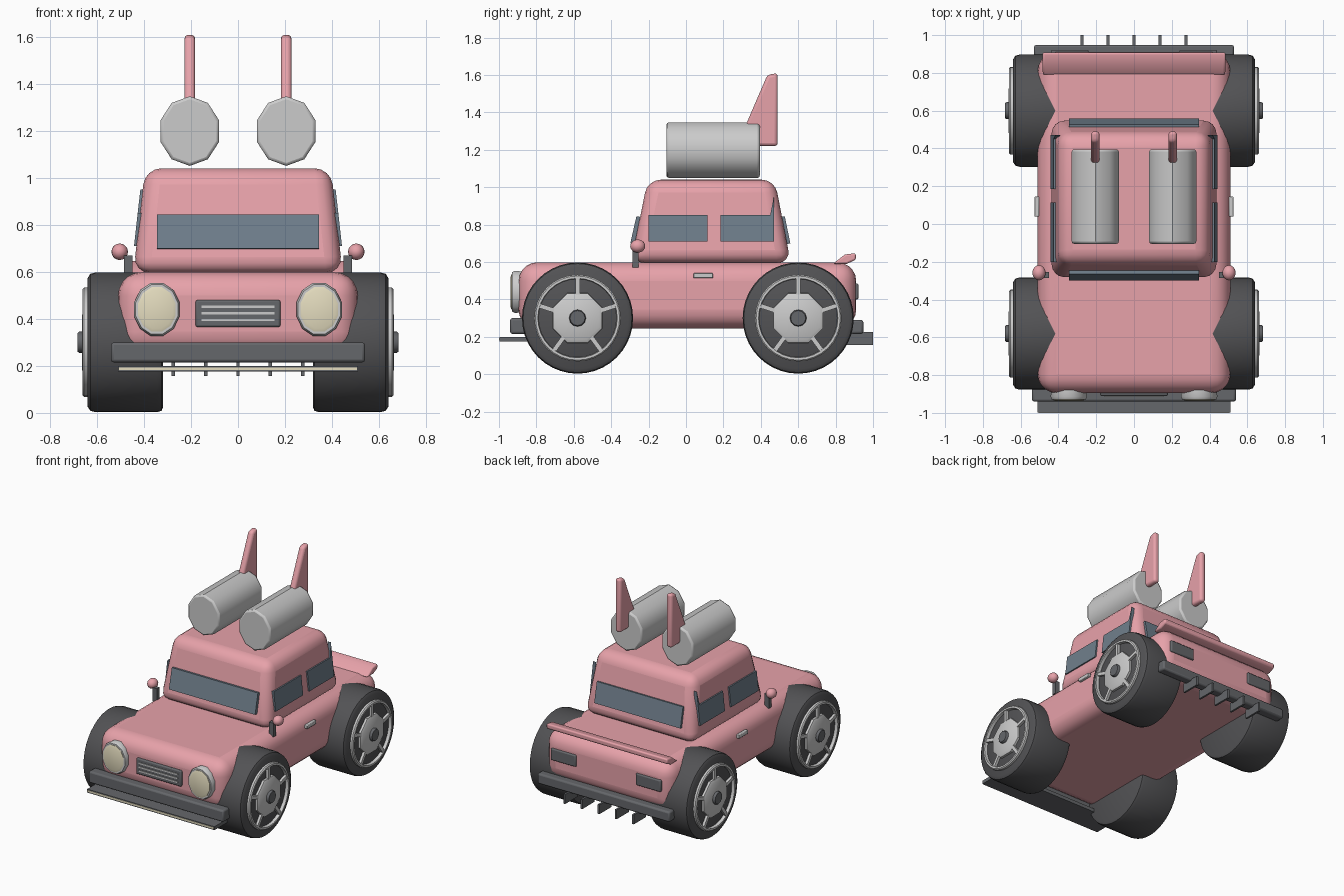
import bpy, bmesh, math
from mathutils import Vector, Matrix

if "Cube" in bpy.data.objects:
    bpy.data.objects.remove(bpy.data.objects["Cube"])


def material(name, r, g, b):
    m = bpy.data.materials.new(name)
    m.diffuse_color = (r, g, b, 1)
    m.use_nodes = True
    m.node_tree.nodes["Principled BSDF"].inputs["Base Color"].default_value = m.diffuse_color
    return m


PINK = material("pink_paint", 0.80, 0.36, 0.40)
GLASS = material("window_glass", 0.16, 0.21, 0.26)
RUBBER = material("rubber", 0.085, 0.085, 0.09)
DARK = material("dark_grey", 0.13, 0.135, 0.145)
LIGHT = material("light_metal", 0.60, 0.61, 0.62)
CREAM = material("lamp_cream", 0.78, 0.72, 0.52)


def finish(name, bm, mat, bevel=0, segs=3, angle=35):
    bmesh.ops.recalc_face_normals(bm, faces=bm.faces)
    me = bpy.data.meshes.new(name)
    bm.to_mesh(me)
    bm.free()
    ob = bpy.data.objects.new(name, me)
    bpy.context.collection.objects.link(ob)
    me.materials.append(mat)
    if bevel:
        b = ob.modifiers.new("bevel", "BEVEL")
        b.width, b.segments, b.limit_method = bevel, segs, 'ANGLE'
        b.angle_limit = math.radians(50)
    bpy.ops.object.select_all(action='DESELECT')
    bpy.context.view_layer.objects.active = ob
    ob.select_set(True)
    bpy.ops.object.shade_smooth_by_angle(angle=math.radians(angle))
    return ob


def box(name, x, y, z, mat, bevel=0, segs=2):
    bm = bmesh.new()
    bmesh.ops.create_cube(bm, size=1)
    for v in bm.verts:
        v.co = [(a[0] + a[1]) / 2 + c * (a[1] - a[0]) for c, a in zip(v.co, (x, y, z))]
    return finish(name, bm, mat, bevel, segs)


def prism(name, pts, vec, mat, bevel=0):
    """Flat polygon pushed along vec."""
    bm = bmesh.new()
    f = bm.faces.new([bm.verts.new(p) for p in pts])
    new = bmesh.ops.extrude_face_region(bm, geom=[f])["geom"]
    bmesh.ops.translate(bm, vec=vec, verts=[v for v in new if isinstance(v, bmesh.types.BMVert)])
    return finish(name, bm, mat, bevel)


def lathe(name, profile, sides, origin, axis, mat, scale=(1, 1), bevel=0, phase=0.0, closed=False):
    """Rings of (radius, offset along axis); scale stretches across and up."""
    bm = bmesh.new()
    rings = []
    for r, h in profile:
        ring = []
        for i in range(sides):
            t = 2 * math.pi * i / sides + phase
            a, u = r * math.cos(t) * scale[0], r * math.sin(t) * scale[1]
            p = (h, a, u) if axis == 'X' else (a, h, u)
            ring.append(bm.verts.new(Vector(p) + Vector(origin)))
        rings.append(ring)
    pairs = list(zip(rings, rings[1:]))
    if closed:
        pairs.append((rings[-1], rings[0]))
    else:
        bm.faces.new(rings[0])
        bm.faces.new(rings[-1])
    for a, b in pairs:
        for i in range(sides):
            j = (i + 1) % sides
            bm.faces.new((a[i], a[j], b[j], b[i]))
    return finish(name, bm, mat, bevel, 2, 40)


# Lower body
box("body", (-.51, .51), (-.895, .91), (.245, .598), PINK, .10, 5)

# Tapered cabin
bm = bmesh.new()
bmesh.ops.create_cube(bm, size=2)
for v in bm.verts:
    top = v.co.z > 0
    w = .395 if top else .445
    y = (-.205 if top else -.295) if v.co.y < 0 else (.475 if top else .56)
    v.co = (w * v.co.x, y, 1.04 if top else .595)
finish("cabin", bm, PINK, .07, 4)

# Front and rear windows
for name, y0, y1, d in (("windshield", -.27, -.237, -.028), ("rear_window", .53, .50, .028)):
    prism(name, [(-.345, y0, .695), (.345, y0, .695), (.345, y1, .84), (-.345, y1, .84)],
          (0, d, .004), GLASS)

# Splitter and front bumper
box("front_bumper", (-.54, .54), (-.94, -.85), (.215, .30), DARK, .012)
box("front_splitter", (-.51, .51), (-.998, -.80), (.175, .20), DARK)
box("splitter_trim", (-.505, .505), (-1.0, -.99), (.182, .194), CREAM)

# Grille
box("grille", (-.18, .18), (-.91, -.87), (.365, .48), DARK, .008)
for z in (.395, .423, .451):
    box("grille_slat", (-.155, .155), (-.916, -.90), (z - .005, z + .005), LIGHT)

# Rear bumper, diffuser fins and boot spoiler
box("rear_bumper", (-.53, .53), (.88, .948), (.215, .29), DARK, .012)
for i in range(-2, 3):
    x = i * .1375
    box("diffuser_fin", (x - .007, x + .007), (.86, 1.0), (.157, .225), DARK)
prism("boot_spoiler", [(-.485, .785, .59), (-.485, .85, .64), (-.485, .908, .647),
                       (-.485, .908, .612), (-.485, .86, .59)], (.97, 0, 0), PINK, .01)

for s in (-1, 1):
    side = "right" if s > 0 else "left"

    # Side windows follow the sloping cabin wall
    def wall(y, z):
        return (s * (.418 - .112 * (z - .71)), y, z)
    prism(side + "_front_side_window",
          [wall(-.20, .71), wall(.115, .71), wall(.115, .85), wall(-.20, .85)],
          (s * .024, 0, 0), GLASS)
    prism(side + "_rear_side_window",
          [wall(.185, .71), wall(.47, .71), wall(.47, .95), wall(.45, .85), wall(.185, .85)],
          (s * .024, 0, 0), GLASS)

    # Roof canister with its tail fin
    lathe(side + "_roof_canister", [(1, -.105), (1, .395)], 10, (s * .205, 0, 1.198), 'Y', LIGHT,
          (.131, .148), .012, math.pi / 2)
    x = s * .205 - .0225
    prism(side + "_tail_fin", [(x, .385, 1.22), (x, .49, 1.22), (x, .49, 1.61),
                               (x, .435, 1.60), (x, .31, 1.31)], (.045, 0, 0), PINK, .017)

    # Headlight ring and lens
    lathe(side + "_headlight_ring", [(.95, -.86), (1, -.915), (.93, -.93), (.82, -.93)], 12,
          (s * .345, 0, .44), 'Y', LIGHT, (.10, .117), 0, math.pi / 12)
    lathe(side + "_headlight_lens", [(1, -.90), (1, -.933), (.85, -.938)], 12,
          (s * .345, 0, .44), 'Y', CREAM, (.083, .098), 0, math.pi / 12)

    # Tail light, door handle and mirror
    box(side + "_tail_light", (s * .34 - .10, s * .34 + .10), (.88, .922), (.40, .485), DARK, .008)
    box(side + "_door_handle", (s * .515 - .012, s * .515 + .012), (.04, .145), (.514, .54), LIGHT, .004)
    box(side + "_mirror_stalk", (s * .467 - .018, s * .467 + .018), (-.285, -.255), (.57, .67), DARK)
    bm = bmesh.new()
    bmesh.ops.create_uvsphere(bm, u_segments=16, v_segments=10, radius=.035,
                              matrix=Matrix.Translation((s * .503, -.258, .685)) @ Matrix.Diagonal((1, 1.15, 1, 1)))
    finish(side + "_mirror", bm, PINK)

    # Wheels
    for end, y in (("front", -.58), ("rear", .60)):
        n, o = side + "_" + end, (0, y, .30)
        lathe(n + "_tyre", [(.275, s * .318), (.291, s * .325), (.297, s * .345), (.297, s * .605),
                            (.291, s * .628), (.272, s * .64)], 40, o, 'X', RUBBER)
        lathe(n + "_rim_ring", [(.232, s * .63), (.232, s * .655), (.225, s * .662), (.212, s * .662),
                                (.208, s * .63)], 32, o, 'X', LIGHT, closed=True)
        lathe(n + "_hub", [(.145, s * .63), (.142, s * .655), (.125, s * .664)], 8, o, 'X', LIGHT,
              phase=math.pi / 8)
        lathe(n + "_hub_cap", [(.045, s * .65), (.045, s * .675), (.04, s * .682)], 12, o, 'X', DARK)
        for k in range(5):
            sp = box(n + "_spoke", (-.013, .013), (.12, .22), (-.012, .012), LIGHT)
            sp.location = (s * .645, y, .30)
            sp.rotation_euler.x = math.pi / 2 + 2 * math.pi * k / 5
